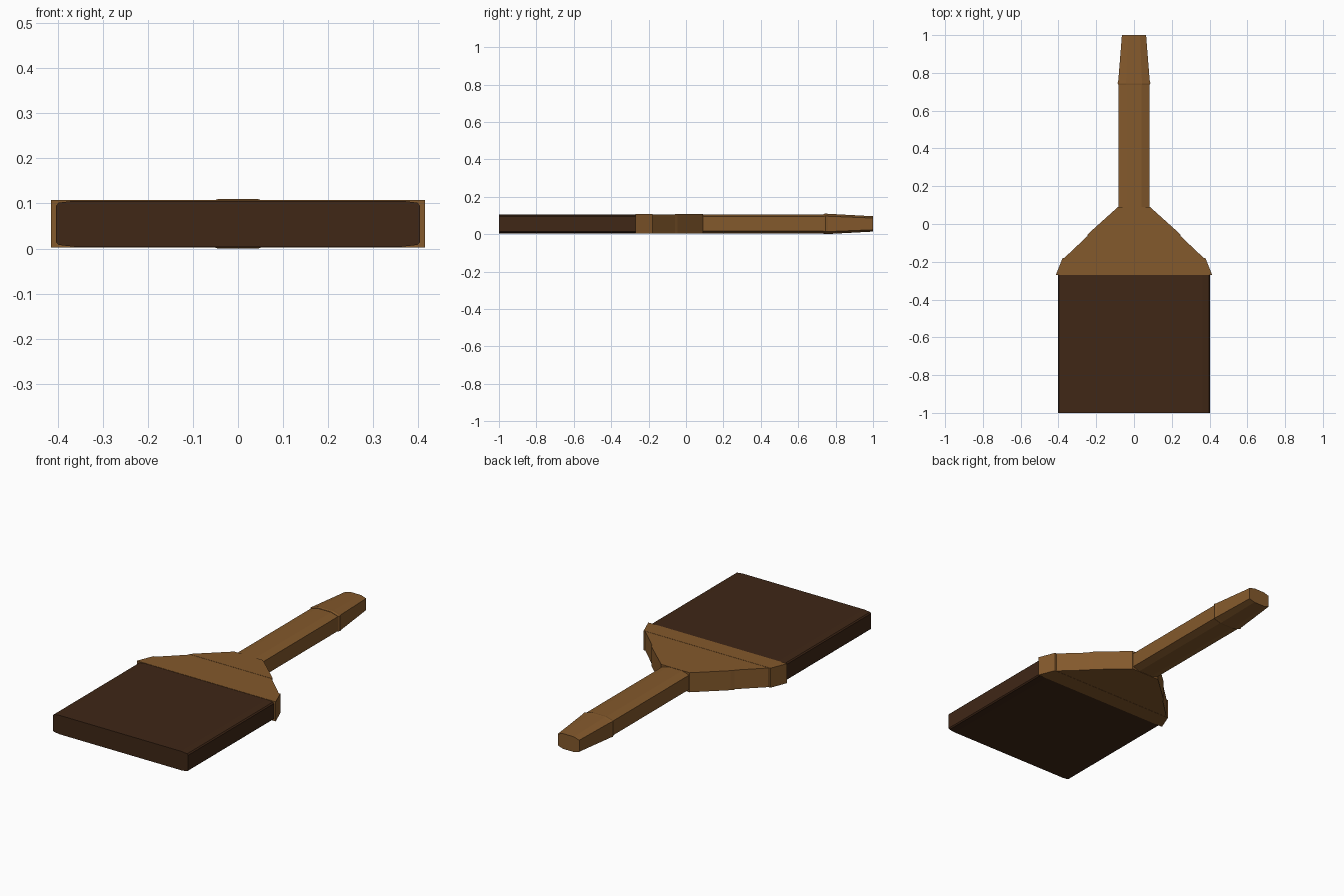
import bpy, bmesh

if "Cube" in bpy.data.objects:
    bpy.data.objects.remove(bpy.data.objects["Cube"])

ZC = 0.055  # mid-height of the flat brush


def material(name, rgb):
    m = bpy.data.materials.new(name)
    m.diffuse_color = (*rgb, 1)
    m.use_nodes = True
    m.node_tree.nodes["Principled BSDF"].inputs["Base Color"].default_value = m.diffuse_color
    return m


wood = material("wood", (0.23, 0.10, 0.025))
hair = material("dark_bristle", (0.05, 0.02, 0.008))


def loft(name, stations, corner, mat):
    """Loft along y. stations: (y, half_width, half_height);
    corner: quarter section as fractions of the half sizes."""
    q = list(corner)
    r = q[::-1]
    ring = (q + [(-x, z) for x, z in r]
            + [(-x, -z) for x, z in q] + [(x, -z) for x, z in r])
    bm = bmesh.new()
    loops = [[bm.verts.new((w * x, y, ZC + h * z)) for x, z in ring]
             for y, w, h in stations]
    n = len(ring)
    for a, b in zip(loops, loops[1:]):
        for i in range(n):
            bm.faces.new((a[i], a[(i + 1) % n], b[(i + 1) % n], b[i]))
    bm.faces.new(loops[0])
    bm.faces.new(loops[-1])
    bmesh.ops.recalc_face_normals(bm, faces=bm.faces)
    me = bpy.data.meshes.new(name)
    bm.to_mesh(me)
    bm.free()
    me.materials.append(mat)
    ob = bpy.data.objects.new(name, me)
    bpy.context.collection.objects.link(ob)
    return ob


square = [(1, 1)]
round_edge = [(1, 0.8), (0.985, 0.92), (0.9, 1)]
crowned = [(1, 0.76), (0.5, 1)]

# Bristle block with softened long edges
loft("bristles", [(-1.0, 0.403, 0.051), (-0.25, 0.403, 0.051)], round_edge, hair)

# Shoulder: flared base and two tapering wedges
loft("shoulder_base", [(-0.27, 0.414, 0.0525), (-0.18, 0.378, 0.0525)], square, wood)
loft("shoulder_middle", [(-0.19, 0.380, 0.0515), (-0.055, 0.237, 0.0515)], square, wood)
loft("shoulder_top", [(-0.06, 0.248, 0.0525), (-0.045, 0.235, 0.0525),
                      (0.09, 0.085, 0.0525)], square, wood)

# Handle shaft and tapered grip end with a small collar
loft("handle", [(0.06, 0.081, 0.051), (0.75, 0.081, 0.051)], crowned, wood)
loft("handle_end", [(0.735, 0.082, 0.053), (0.745, 0.087, 0.055),
                    (0.76, 0.083, 0.054), (1.0, 0.064, 0.041)], crowned, wood)
